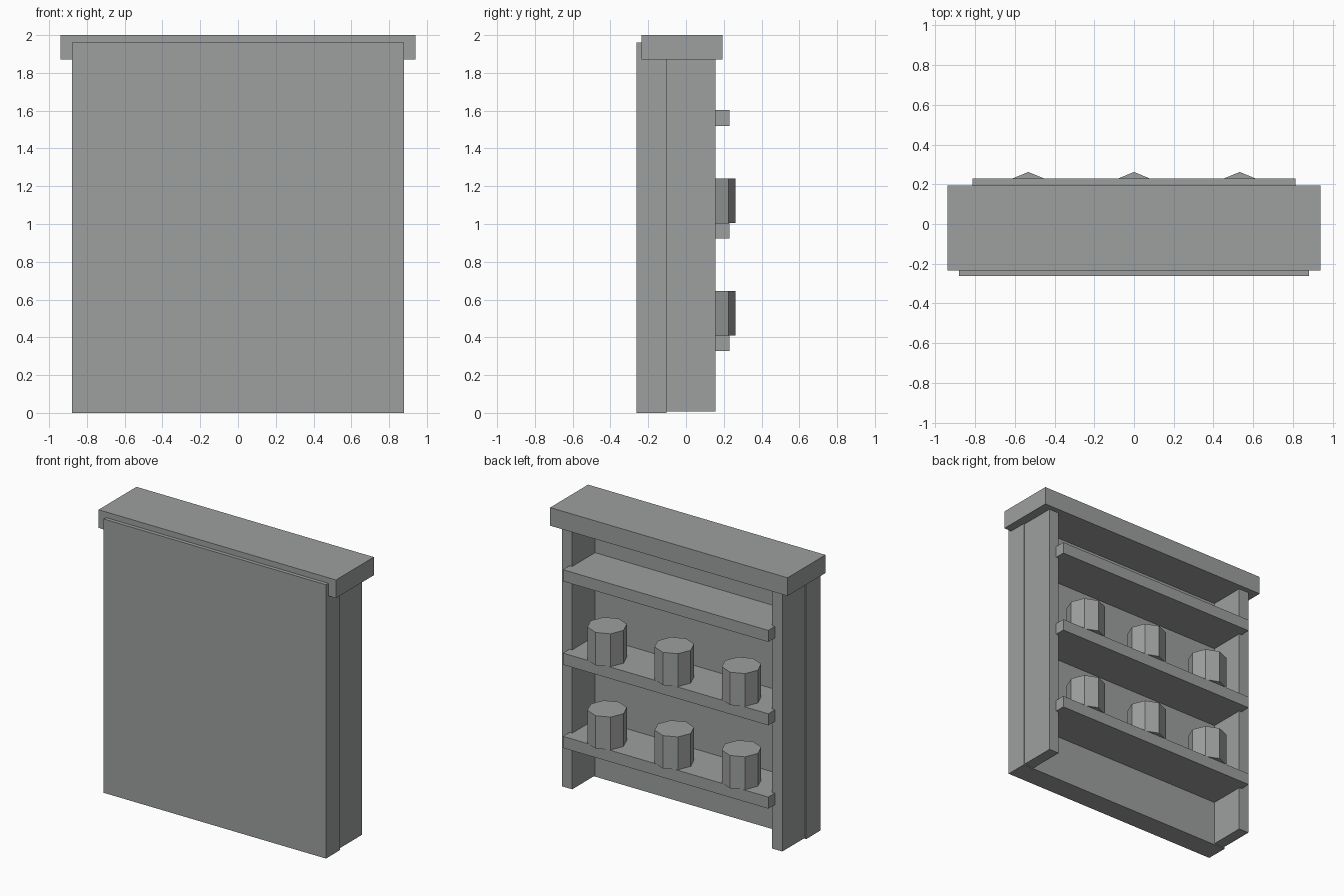
import bpy, bmesh, math
from mathutils import Matrix

if "Cube" in bpy.data.objects:
    bpy.data.objects.remove(bpy.data.objects["Cube"])

mat = bpy.data.materials.new("stone_grey")
mat.diffuse_color = (0.34, 0.352, 0.345, 1)
mat.use_nodes = True
mat.node_tree.nodes["Principled BSDF"].inputs["Base Color"].default_value = mat.diffuse_color


def finish(name, bm):
    mesh = bpy.data.meshes.new(name)
    bm.to_mesh(mesh)
    bm.free()
    mesh.materials.append(mat)
    obj = bpy.data.objects.new(name, mesh)
    bpy.context.collection.objects.link(obj)
    return obj


def box(name, x0, x1, y0, y1, z0, z1):
    bm = bmesh.new()
    m = (Matrix.Translation(((x0 + x1) / 2, (y0 + y1) / 2, (z0 + z1) / 2))
         @ Matrix.Diagonal((x1 - x0, y1 - y0, z1 - z0, 1)))
    bmesh.ops.create_cube(bm, size=1, matrix=m)
    return finish(name, bm)


def jar(name, x, y, z0, z1, r):
    # octagonal jar with a corner pointing straight back
    bm = bmesh.new()
    m = Matrix.Translation((x, y, (z0 + z1) / 2)) @ Matrix.Rotation(math.pi / 2, 4, 'Z')
    bmesh.ops.create_cone(bm, cap_ends=True, segments=8, radius1=r, radius2=r,
                          depth=z1 - z0, matrix=m)
    return finish(name, bm)


# thick front panel and overhanging top
box("front_panel", -0.88, 0.88, -0.262, -0.103, 0, 1.96)
box("top_slab", -0.94, 0.94, -0.235, 0.194, 1.87, 2.0)

# side boards, slightly inset from the panel
box("side_board_left", -0.872, -0.792, -0.11, 0.156, 0.008, 1.88)
box("side_board_right", 0.792, 0.872, -0.11, 0.156, 0.008, 1.88)

# three shelves, the lower two carrying jars
for i, z in enumerate((0.327, 0.923, 1.52)):
    box(f"shelf_{i + 1}", -0.813, 0.813, -0.11, 0.23, z, z + 0.083)
    if i < 2:
        for j, x in enumerate((-0.532, 0, 0.532)):
            jar(f"jar_{i + 1}_{j + 1}", x, 0.132, z + 0.083, z + 0.318, 0.13)
